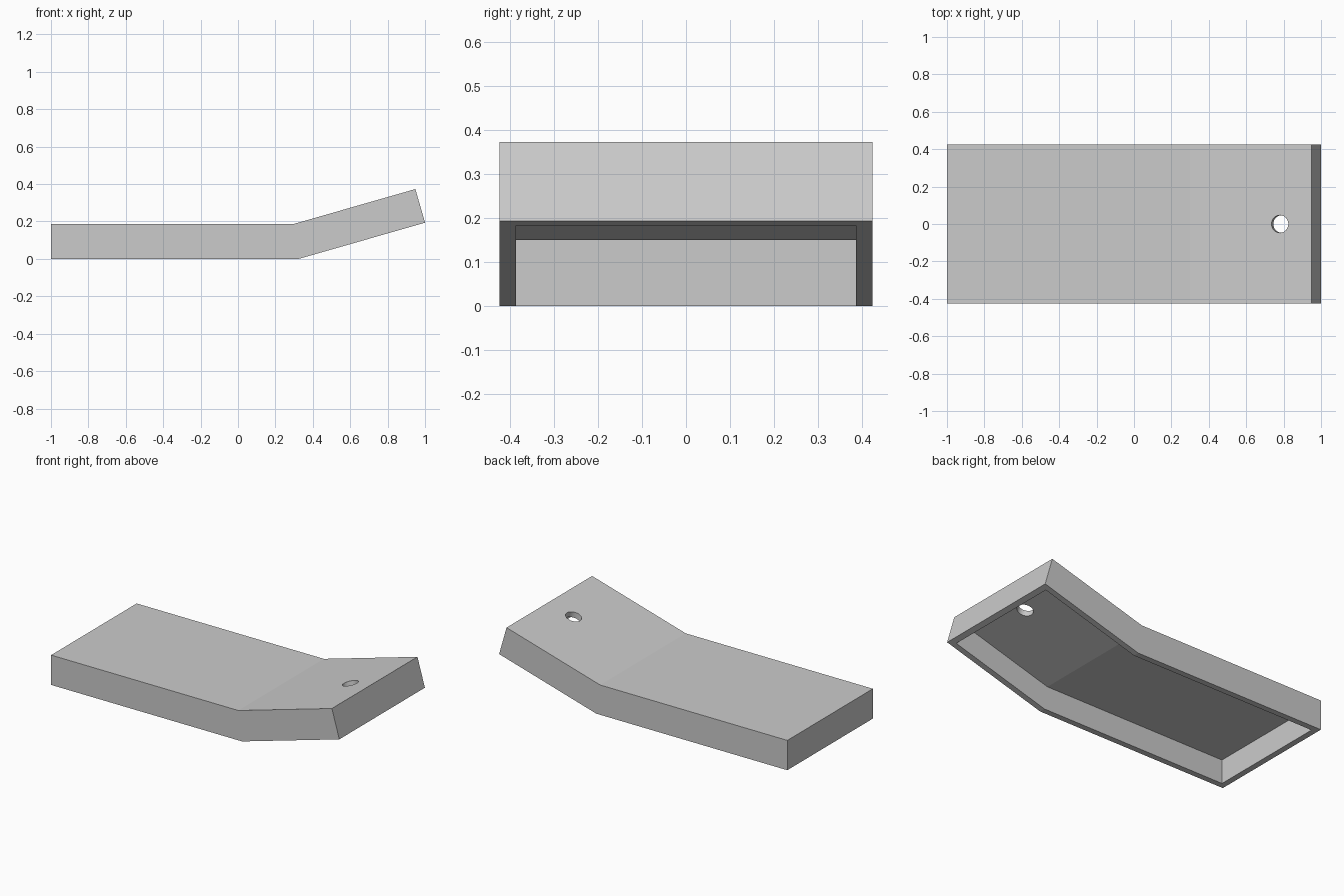
import bpy, bmesh, math
from mathutils import Vector, Matrix

old = bpy.data.objects.get("Cube")
if old:
    bpy.data.objects.remove(old, do_unlink=True)

HEIGHT, WALL, HALF_WIDTH = 0.187, 0.037, 0.424
BEND_X, ANGLE = 0.325, math.radians(16)
ALONG = Vector((math.cos(ANGLE), 0, math.sin(ANGLE)))    # direction up the ramp
NORMAL = Vector((-math.sin(ANGLE), 0, math.cos(ANGLE)))  # square to the ramp
RAMP = (1 - BEND_X) / math.cos(ANGLE)
BEND = Vector((BEND_X, 0, 0))

grey = bpy.data.materials.new("plain grey")
grey.use_nodes = True
colour = (0.6, 0.6, 0.6, 1)
grey.diffuse_color = colour
grey.node_tree.nodes["Principled BSDF"].inputs["Base Color"].default_value = colour


def make_object(name, bm):
    bmesh.ops.recalc_face_normals(bm, faces=bm.faces)
    mesh = bpy.data.meshes.new(name)
    bm.to_mesh(mesh)
    bm.free()
    mesh.materials.append(grey)
    obj = bpy.data.objects.new(name, mesh)
    bpy.context.collection.objects.link(obj)
    return obj


def bent_line(h, inset):
    """Start, bend and end of the bent profile at height h above its underside."""
    return [Vector((-1 + inset, 0, h)),
            Vector((BEND_X - h * math.tan(ANGLE / 2), 0, h)),
            BEND + ALONG * (RAMP - inset) + NORMAL * h]


def bent_slab(name, low, high, inset):
    """Bent profile extruded across the width."""
    bm = bmesh.new()
    side = Vector((0, HALF_WIDTH - inset, 0))
    outline = bent_line(low, inset) + bent_line(high, inset)[::-1]
    face = bm.faces.new([bm.verts.new(p - side) for p in outline])
    grown = bmesh.ops.extrude_face_region(bm, geom=[face])
    verts = [g for g in grown["geom"] if isinstance(g, bmesh.types.BMVert)]
    bmesh.ops.translate(bm, verts=verts, vec=side * 2)
    return make_object(name, bm)


def cut(target, cutter):
    cutter.hide_render = True
    mod = target.modifiers.new("cut", 'BOOLEAN')
    mod.operation = 'DIFFERENCE'
    mod.solver = 'EXACT'
    mod.object = cutter
    bpy.context.view_layer.objects.active = target
    bpy.ops.object.modifier_apply(modifier=mod.name)
    bpy.data.objects.remove(cutter, do_unlink=True)


# Bent cover, hollowed from below
cover = bent_slab("bent_cover", 0, HEIGHT, 0)
cut(cover, bent_slab("cavity_cutter", -0.1, HEIGHT - WALL, WALL))

# Round hole square through the ramp
bm = bmesh.new()
centre = Vector((0.78, 0, 0.325))
bmesh.ops.create_cone(bm, cap_ends=True, segments=32, radius1=0.047, radius2=0.047, depth=0.15,
                      matrix=Matrix.Translation(centre) @ Matrix.Rotation(-ANGLE, 4, 'Y'))
cut(cover, make_object("hole_cutter", bm))

# Smooth the hole wall, keep the bends crisp
bpy.ops.object.select_all(action='DESELECT')
cover.select_set(True)
bpy.context.view_layer.objects.active = cover
bpy.ops.object.shade_smooth_by_angle(angle=math.radians(14))
